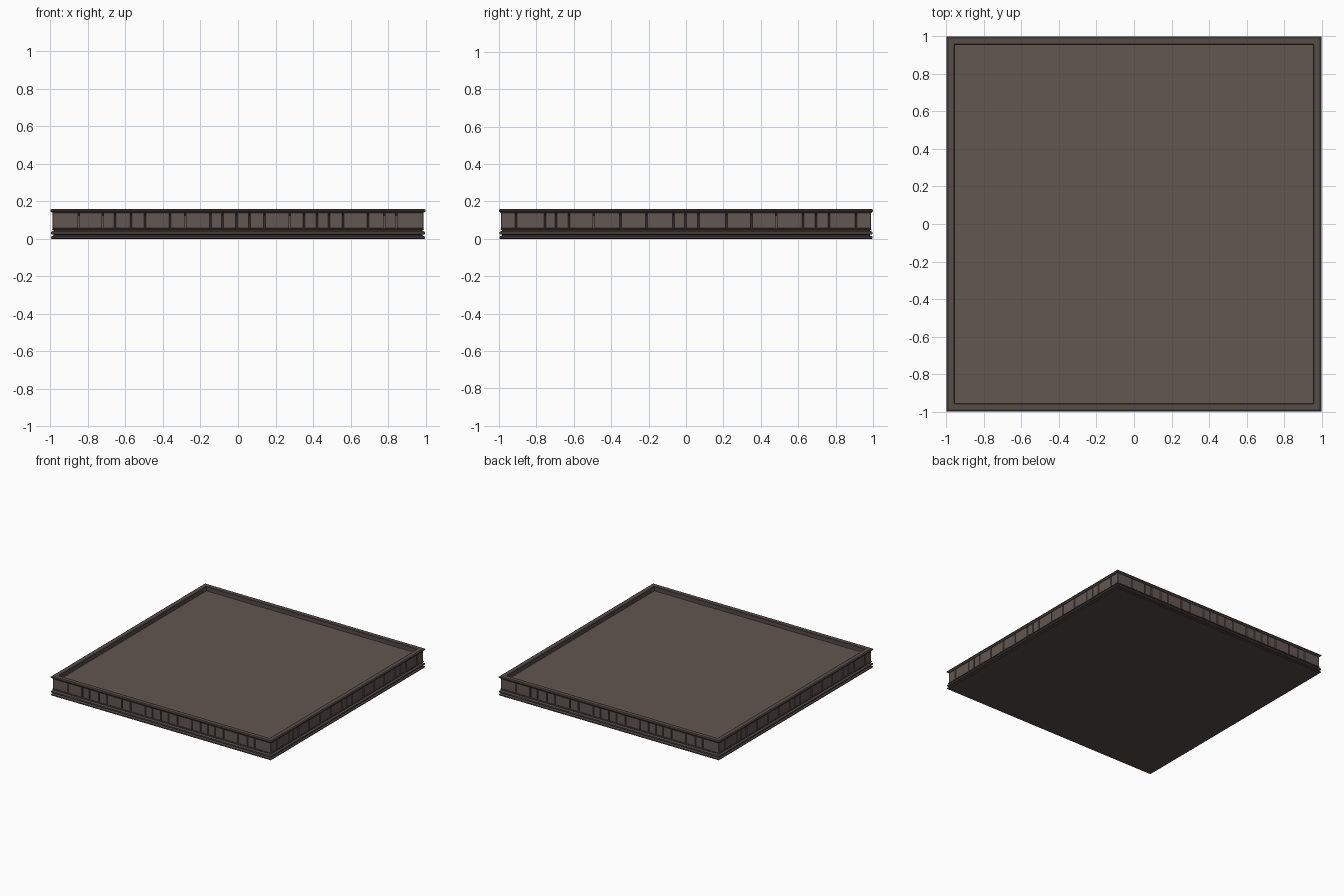
import bpy, bmesh
from mathutils import Matrix, Vector
from math import pi

cube = bpy.data.objects.get("Cube")
if cube:
    bpy.data.objects.remove(cube)


def material(name, rgb):
    m = bpy.data.materials.new(name)
    m.use_nodes = True
    m.diffuse_color = (*rgb, 1)
    m.node_tree.nodes["Principled BSDF"].inputs["Base Color"].default_value = (*rgb, 1)
    return m


STONE = material("warm grey stone", (0.122, 0.094, 0.083))
TRIM = material("dark brown trim", (0.092, 0.072, 0.062))


def finish(name, bm, mat):
    bmesh.ops.recalc_face_normals(bm, faces=bm.faces)
    mesh = bpy.data.meshes.new(name)
    bm.to_mesh(mesh)
    bm.free()
    mesh.materials.append(mat)
    obj = bpy.data.objects.new(name, mesh)
    bpy.context.collection.objects.link(obj)
    return obj


def square_loft(name, profile, mat, closed=False):
    """Sweep a (half width, height) profile around a square."""
    bm = bmesh.new()
    rings = [[bm.verts.new((sx * r, sy * r, z))
              for sx, sy in ((-1, -1), (1, -1), (1, 1), (-1, 1))] for r, z in profile]
    pairs = list(zip(rings, rings[1:]))
    if closed:
        pairs.append((rings[-1], rings[0]))
    else:
        bm.faces.new(rings[0])
        bm.faces.new(rings[-1])
    for a, b in pairs:
        for i in range(4):
            j = (i + 1) % 4
            bm.faces.new((a[i], a[j], b[j], b[i]))
    return finish(name, bm, mat)


# Grooved plinth
square_loft("plinth", [(0.993, 0), (0.998, 0.004), (0.998, 0.012), (0.984, 0.018),
                       (0.984, 0.022), (0.998, 0.026), (0.998, 0.037), (0.984, 0.043),
                       (0.984, 0.047), (0.992, 0.05), (0.992, 0.054), (0.975, 0.056)], TRIM)

# Recessed core with the floor on top
square_loft("floor_slab", [(0.975, 0.05), (0.975, 0.125)], STONE)

# Raised rim with a chamfered lip
square_loft("rim", [(0.955, 0.12), (0.955, 0.157), (0.959, 0.16), (0.993, 0.16),
                    (1.0, 0.155), (1.0, 0.148), (0.99, 0.139), (0.97, 0.139)], TRIM, True)

# Irregular row of facing blocks, repeated on opposite sides
FRONT = [26, 24, 12, 16, 14, 25, 15, 25, 12, 14, 13, 15, 25, 14, 13, 12, 14, 25, 16, 12, 27]
SIDE = [15, 29, 11, 13, 25, 27, 26, 27, 12, 13, 28, 25, 25, 27, 13, 13, 27, 15]


def block_row(name, widths, angle):
    bm = bmesh.new()
    outer, inner, low, high, gap = 0.989, 0.965, 0.055, 0.139, 0.006
    scale = 2 * outer / sum(widths)
    x = -outer
    for i, w in enumerate(widths):
        left = x + (gap / 2 if i else 0)
        x += w * scale
        right = x - (gap / 2 if i < len(widths) - 1 else 0.001)
        size = Vector((right - left, outer - inner, high - low))
        centre = Vector(((left + right) / 2, -(outer + inner) / 2, (low + high) / 2))
        bmesh.ops.create_cube(bm, size=1, matrix=Matrix.Translation(centre) @ Matrix.Diagonal((*size, 1)))
    bm.transform(Matrix.Rotation(angle, 4, "Z"))
    obj = finish(name, bm, STONE)
    bevel = obj.modifiers.new("Bevel", "BEVEL")
    bevel.width = 0.002
    bevel.segments = 1


for name, widths, turn in (("front_blocks", FRONT, 0), ("left_blocks", SIDE, 1),
                           ("back_blocks", FRONT, 2), ("right_blocks", SIDE, 3)):
    block_row(name, widths, turn * pi / 2)
